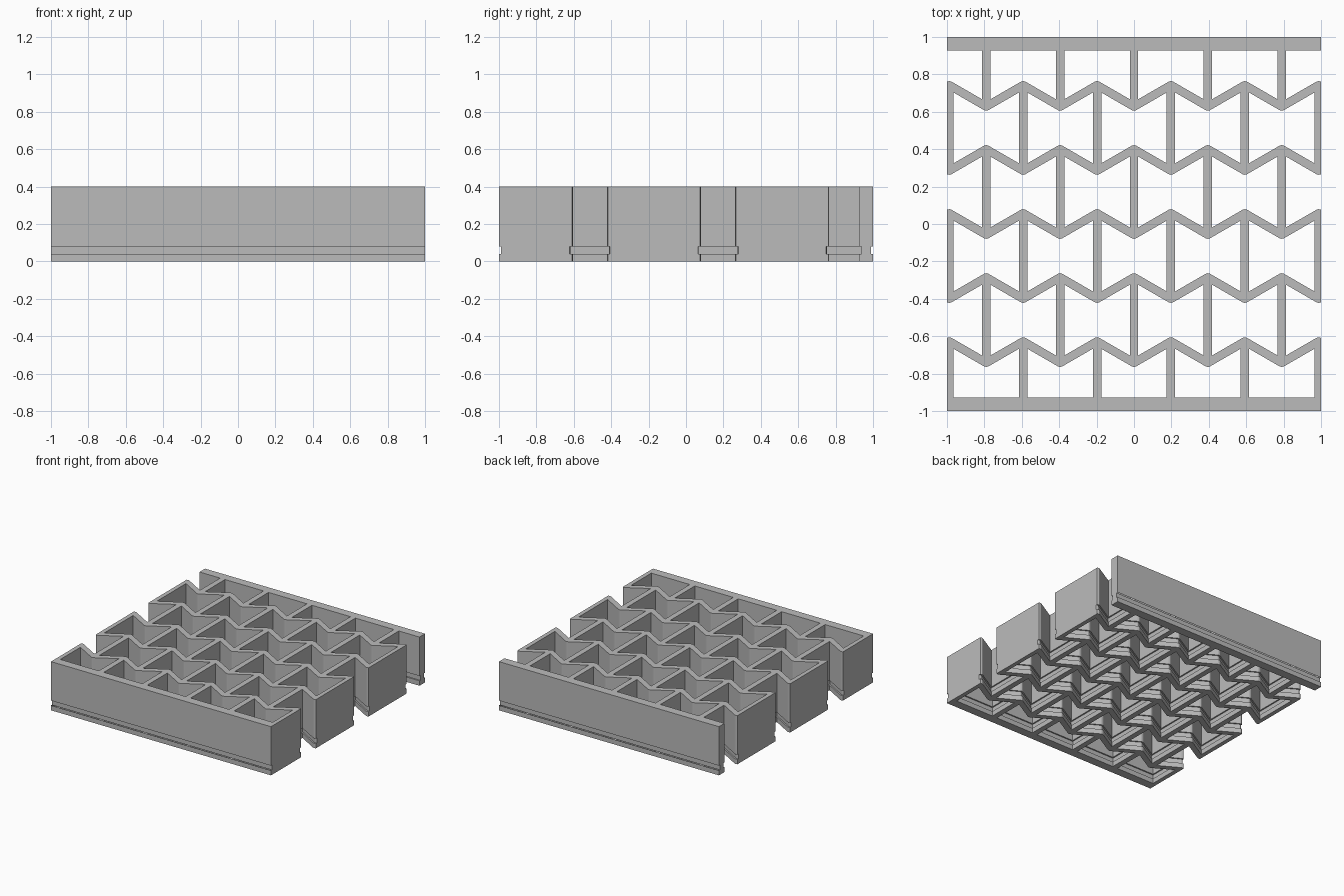
import bpy
import bmesh
import math
from mathutils import Vector
from mathutils.geometry import tessellate_polygon

cube = bpy.data.objects.get("Cube")
if cube:
    bpy.data.objects.remove(cube, do_unlink=True)

PITCH = 0.1975             # spacing of the zigzag corners
HALF = 0.0225              # half the wall thickness
SLOPE = math.tan(math.radians(30))
COS = math.cos(math.radians(30))
AMP = PITCH * SLOPE / 2    # zigzag amplitude
ROW = 0.3425               # spacing of the zigzag rows
BAR = 0.928                # inner face of the end bars
HEIGHT = 0.4
GROOVE = 0.011
END = 1 - 5 * PITCH        # overhang past the outermost corner


def cell_edge(y, side, limit):
    """Half edge of a cell as (dx, y), from its middle outwards."""
    if abs(y) == BAR:
        return [(limit, y)]
    tip = AMP + HALF
    tangent = AMP + HALF * COS
    outer = AMP + HALF / COS - limit * SLOPE
    return [(0, y - side * tip), (HALF / 2, y - side * tangent),
            (limit, y - side * outer)]


def full_edge(y, side, left, right):
    """Edge of a cell from left to right."""
    a = [(-dx, v) for dx, v in reversed(cell_edge(y, side, left))]
    b = cell_edge(y, side, right)
    return a + (b if abs(y) == BAR else b[1:])


def inset(loop, depth):
    """Move a loop into the material, leaving the cut side faces in place."""
    pts = [Vector(p) for p in loop]
    lines = []
    for i, p in enumerate(pts):
        q = pts[(i + 1) % len(pts)]
        d = (q - p).normalized()
        on_side = abs(p.x) > 0.9999 and abs(p.x - q.x) < 1e-5
        lines.append((-d.y, d.x, 0 if on_side else depth))
    result = []
    for i, p in enumerate(pts):
        ax, ay, ad = lines[i - 1]
        bx, by, bd = lines[i]
        det = ax * by - ay * bx
        result.append((p.x + (ad * by - bd * ay) / det,
                       p.y + (ax * bd - bx * ad) / det))
    return result


# Outlines: closed cells become holes, open end cells notch the outer loop
levels = [-BAR] + [ROW * i for i in range(-2, 3)] + [BAR]
inner = PITCH - HALF
holes = []
right_side = [(1, -1)]
for row in range(6):
    low, high = levels[row], levels[row + 1]
    is_open = row % 2 == 1
    centres = range(-3, 4, 2) if is_open else range(-4, 5, 2)
    bottom = full_edge(low, -1, inner, inner)
    top = full_edge(high, 1, inner, inner)
    for k in centres:
        holes.append([(k * PITCH + x, y) for x, y in top + bottom[::-1]][::-1][::-1])
    if is_open:
        notch = full_edge(low, -1, inner, END)[::-1] + full_edge(high, 1, inner, END)
        right_side += [(5 * PITCH + x, y) for x, y in notch]
right_side.append((1, 1))
outer = right_side + [(-x, y) for x, y in reversed(right_side)]
loops = [outer] + holes

# Walls with a shallow groove near the foot
bm = bmesh.new()
profile = [(0, 0), (0.04, 0), (0.04, GROOVE), (0.08, GROOVE), (0.08, 0), (HEIGHT, 0)]
foot, crown = [], []
for loop in loops:
    shapes = {0: loop, GROOVE: inset(loop, GROOVE)}
    rings = [[bm.verts.new((x, y, z)) for x, y in shapes[d]] for z, d in profile]
    foot += rings[0]
    crown += rings[-1]
    for a, b in zip(rings, rings[1:]):
        for i in range(len(loop)):
            j = (i + 1) % len(loop)
            quad = [a[i], a[j], b[j], b[i]]
            flat_ledge = a[i].co.z == b[i].co.z
            on_side = all(abs(v.co.x) > 0.9999 for v in quad)
            if not (flat_ledge and on_side):
                bm.faces.new(quad)

# Top and bottom faces
for tri in tessellate_polygon([[Vector((x, y, 0)) for x, y in l] for l in loops]):
    a, b, c = (crown[i].co for i in tri)
    if (b - a).cross(c - a).z < 0:
        tri = tri[::-1]
    bm.faces.new([crown[i] for i in tri])
    bm.faces.new([foot[i] for i in reversed(tri)])

mesh = bpy.data.meshes.new("lattice_block")
bm.to_mesh(mesh)
bm.free()
lattice = bpy.data.objects.new("lattice_block", mesh)
bpy.context.collection.objects.link(lattice)

# Plain grey
grey = bpy.data.materials.new("plain_grey")
grey.use_nodes = True
colour = (0.5, 0.5, 0.5, 1)
grey.diffuse_color = colour
grey.node_tree.nodes["Principled BSDF"].inputs["Base Color"].default_value = colour
mesh.materials.append(grey)
